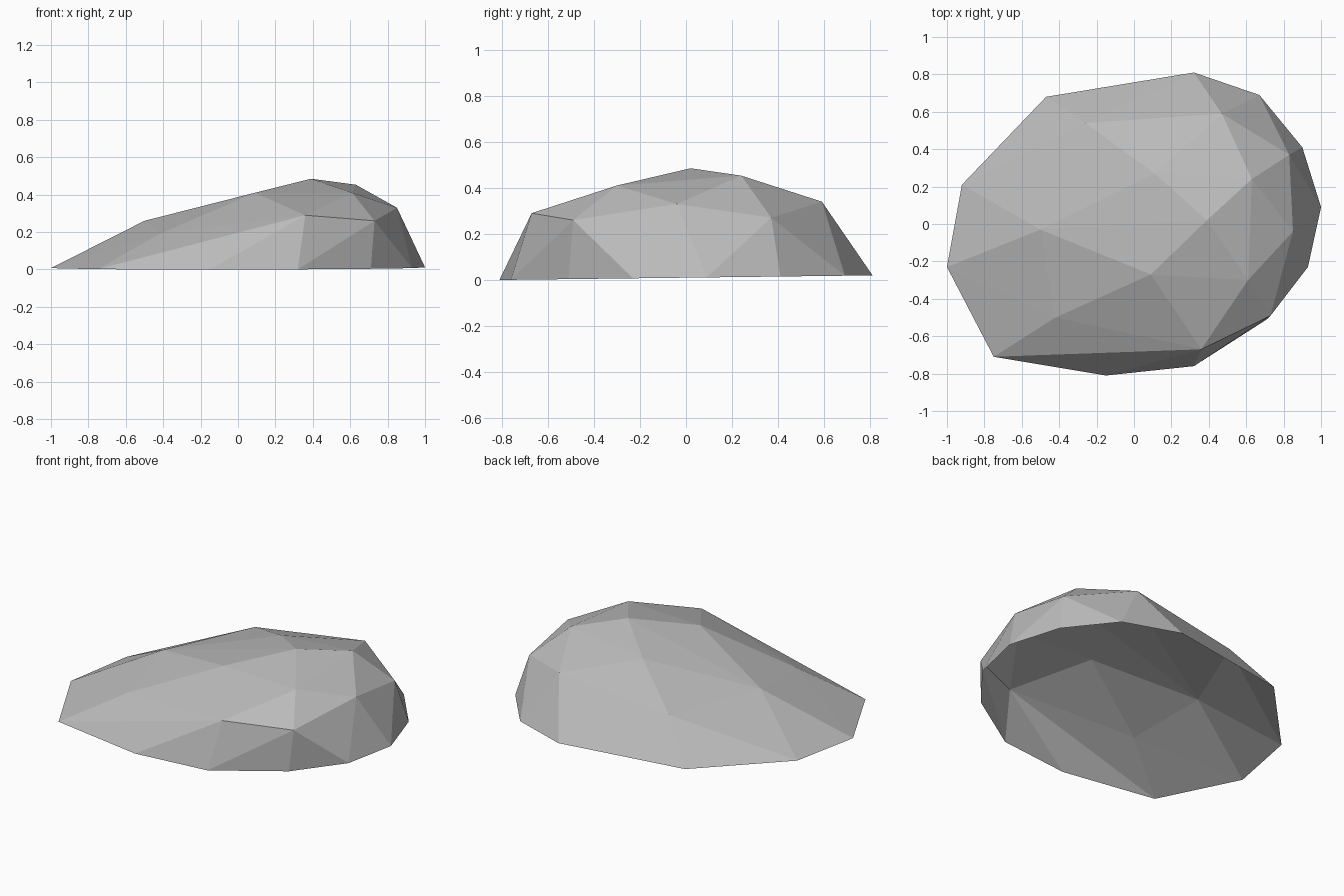
import bpy
import bmesh

if "Cube" in bpy.data.objects:
    bpy.data.objects.remove(bpy.data.objects["Cube"])

# Ground outline of the rock, counter-clockwise seen from below
rim = [(-1, -.23), (-.92, .21), (-.47, .68), (.32, .81), (.67, .69), (.90, .41),
       (1, .09), (.93, -.23), (.71, -.51), (.32, -.76), (-.15, -.81), (-.75, -.71)]

# Raised corners of the rock
peaks = [(-.50, -.03, .26), (-.26, .54, .25), (.11, .27, .40), (.39, .02, .485),
         (.09, -.27, .41), (-.42, -.50, .19), (.36, -.67, .29), (.61, -.30, .41),
         (.73, -.49, .26), (.85, -.04, .33), (.63, .24, .453), (.47, .59, .34),
         (.83, .37, .27)]

# Faceted shell around all corners
bm = bmesh.new()
for x, y in rim:
    bm.verts.new((x, y, .01 + .0123 * y))
for p in peaks:
    bm.verts.new(p)
bmesh.ops.convex_hull(bm, input=bm.verts[:])
bmesh.ops.recalc_face_normals(bm, faces=bm.faces[:])

# Open underside
under = [f for f in bm.faces if f.normal.z < -.8]
bmesh.ops.delete(bm, geom=under, context='FACES')

mesh = bpy.data.meshes.new("rock")
bm.to_mesh(mesh)
bm.free()
rock = bpy.data.objects.new("rock", mesh)
bpy.context.collection.objects.link(rock)

# Stone colour
stone = bpy.data.materials.new("stone grey")
stone.diffuse_color = (.5, .5, .5, 1)
stone.use_nodes = True
stone.node_tree.nodes["Principled BSDF"].inputs["Base Color"].default_value = stone.diffuse_color
mesh.materials.append(stone)
